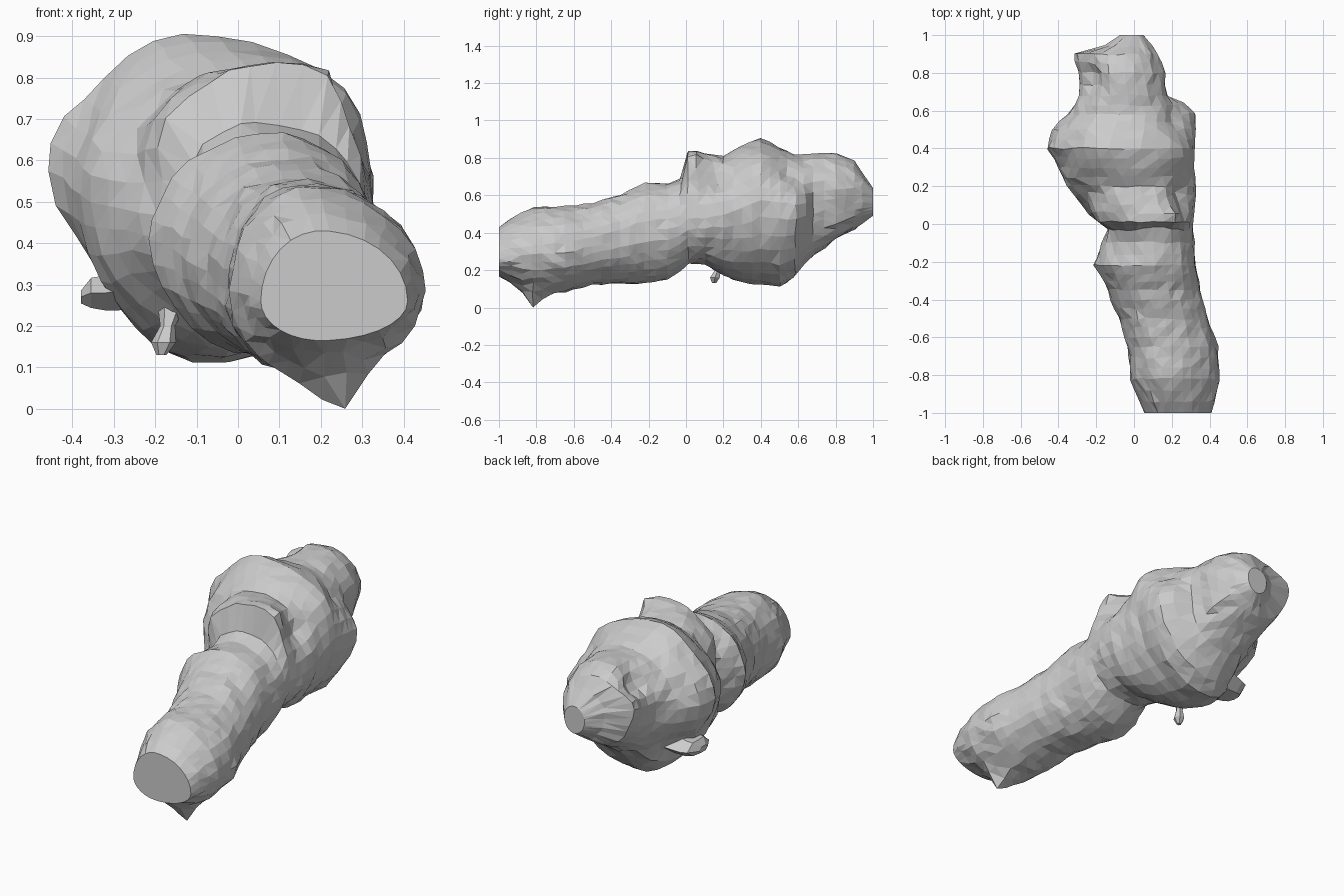
import bpy, bmesh, math, random
from mathutils import Vector

if "Cube" in bpy.data.objects:
    bpy.data.objects.remove(bpy.data.objects["Cube"])

random.seed(4)
SIDES = 30

# Cross-sections: y, left x, right x, bottom z, top z, x of crest, z of widest point
SECTIONS = [
    (-1.00, .055, .41, .165, .43, .20, .26),
    (-.94, .03, .43, .14, .47, .18, .28),
    (-.82, -.02, .45, .08, .535, .17, .28),
    (-.65, -.035, .445, .08, .545, .16, .29),
    (-.50, -.08, .395, .12, .56, .13, .33),
    (-.35, -.14, .355, .125, .605, .10, .37),
    (-.22, -.215, .33, .125, .665, .08, .41),
    (-.10, -.17, .32, .15, .66, .08, .42),
    (-.03, -.14, .315, .20, .69, .07, .44),
    (.01, -.19, .315, .235, .84, .06, .47),
    (.10, -.28, .325, .23, .825, .03, .48),
    (.20, -.36, .325, .17, .81, .00, .50),
    (.30, -.40, .315, .135, .865, -.06, .53),
    (.40, -.46, .32, .12, .905, -.09, .58),
    (.50, -.435, .33, .11, .86, -.07, .57),
    (.58, -.35, .31, .16, .815, -.05, .55),
    (.68, -.29, .20, .28, .825, -.06, .56),
    (.80, -.29, .18, .36, .83, -.07, .58),
    (.90, -.29, .125, .42, .79, -.07, .60),
    (.94, -.15, .10, .45, .73, -.04, .59),
    (1.00, -.075, .05, .49, .64, -.01, .57),
]

# Local bulges and dents: centre, radius, push
SCULPT = [
    ((.24, -.82, .08), .07, (0, 0, -.095)),       # point under the front end
    ((.26, .14, .68), .08, (-.05, .02, -.03)),    # notch along the right of the ledge
    ((.14, .02, .72), .07, (0, .05, -.03)),       # hollow under the ledge
    ((.19, .05, .80), .08, (.04, -.01, .04)),     # ledge corner
    ((-.16, .03, .68), .09, (-.05, 0, .03)),      # ledge left end
    ((-.31, .88, .66), .09, (-.05, .01, .04)),    # rear left knob
    ((-.22, .78, .73), .07, (.05, 0, -.05)),      # hollow beside the knob
    ((.20, .72, .52), .11, (-.04, 0, .0)),        # rear right hollow
    ((.27, .56, .73), .10, (-.05, 0, -.02)),      # upper right shoulder slope
    ((.27, .61, .50), .09, (.035, .02, 0)),       # lower right shoulder
    ((.24, .36, .77), .08, (.03, 0, .01)),        # right side fold
    ((-.36, .40, .78), .10, (.02, 0, -.02)),      # upper left flat
    ((-.40, .40, .41), .10, (.03, 0, .01)),       # undercut above the flap
    ((-.33, .50, .27), .13, (.08, 0, .05)),       # undercut behind the flap
    ((-.22, .10, .68), .10, (.02, .02, -.01)),    # front left shoulder hollow
]


def section_at(y):
    for a, b in zip(SECTIONS, SECTIONS[1:]):
        if y <= b[0] + 1e-6:
            t = (y - a[0]) / (b[0] - a[0])
            return [p + (q - p) * t for p, q in zip(a, b)]


def sculpt(p):
    move = Vector()
    for c, r, push in SCULPT:
        d = (p - Vector(c)).length / r
        move += Vector(push) * math.exp(-d * d)
    return p + move


def ring(y):
    _, xl, xr, zb, zt, xc, zm = section_at(y)
    end = abs(y) > .99
    pts = []
    for i in range(SIDES):
        a = 2 * math.pi * i / SIDES
        c, s = math.cos(a), math.sin(a)
        x = xc + c * ((xr - xc) if c > 0 else (xc - xl))
        z = zm + s * ((zt - zm) if s > 0 else (zm - zb))
        p = sculpt(Vector((x, y, z)))
        if end:
            p.y = y
        else:
            p += Vector([random.uniform(-.008, .008) for _ in range(3)])
        pts.append(p)
    return pts


def make_object(name, bm):
    bmesh.ops.recalc_face_normals(bm, faces=bm.faces)
    mesh = bpy.data.meshes.new(name)
    bm.to_mesh(mesh)
    bm.free()
    obj = bpy.data.objects.new(name, mesh)
    bpy.context.collection.objects.link(obj)
    return obj


def bridge(bm, loops):
    n = len(loops[0])
    for lo, hi in zip(loops, loops[1:]):
        for i in range(n):
            j = (i + 1) % n
            bm.faces.new((lo[i], lo[j], hi[j], hi[i]))
    return [bm.faces.new(loops[0]), bm.faces.new(loops[-1])]


# Lofted main body with flat cut ends
ys = []
for a, b in zip(SECTIONS, SECTIONS[1:]):
    n = max(1, round((b[0] - a[0]) / .05))
    ys += [a[0] + (b[0] - a[0]) * k / n for k in range(n)]
ys.append(1.0)
bm = bmesh.new()
loops = [[bm.verts.new(p) for p in ring(y)] for y in ys]
caps = bridge(bm, loops)
inner = [v for lp in loops[1:-1] for v in lp]
bmesh.ops.smooth_vert(bm, verts=inner, factor=.2, use_axis_x=True, use_axis_y=True, use_axis_z=True)
bmesh.ops.triangulate(bm, faces=[f for f in bm.faces if f not in caps])
# The lowest point touches the ground
min(bm.verts, key=lambda v: v.co.z).co.z = 0
for v in bm.verts:
    v.co.z = max(v.co.z, 0)
make_object("lumpy_body", bm)


# Small side shapes: hexagonal rings of (x, y, z, radius)
def hexagon_loft(name, path, flat=False):
    bm = bmesh.new()
    loops = []
    for x, y, z, r in path:
        lp = []
        for k in range(6):
            c, s = r * math.cos(k * math.pi / 3), r * math.sin(k * math.pi / 3)
            lp.append(bm.verts.new((x, y + 1.6 * c, z + .7 * s) if flat else (x + c, y + s, z)))
        loops.append(lp)
    bridge(bm, loops)
    make_object(name, bm)


hexagon_loft("hanging_drip", [(-.15, .22, .30, .05), (-.17, .17, .20, .018),
                              (-.18, .155, .16, .03), (-.185, .15, .13, .012)])
hexagon_loft("side_flap", [(-.20, .38, .30, .10), (-.32, .40, .28, .07),
                           (-.355, .40, .28, .06), (-.38, .39, .27, .025)], True)
